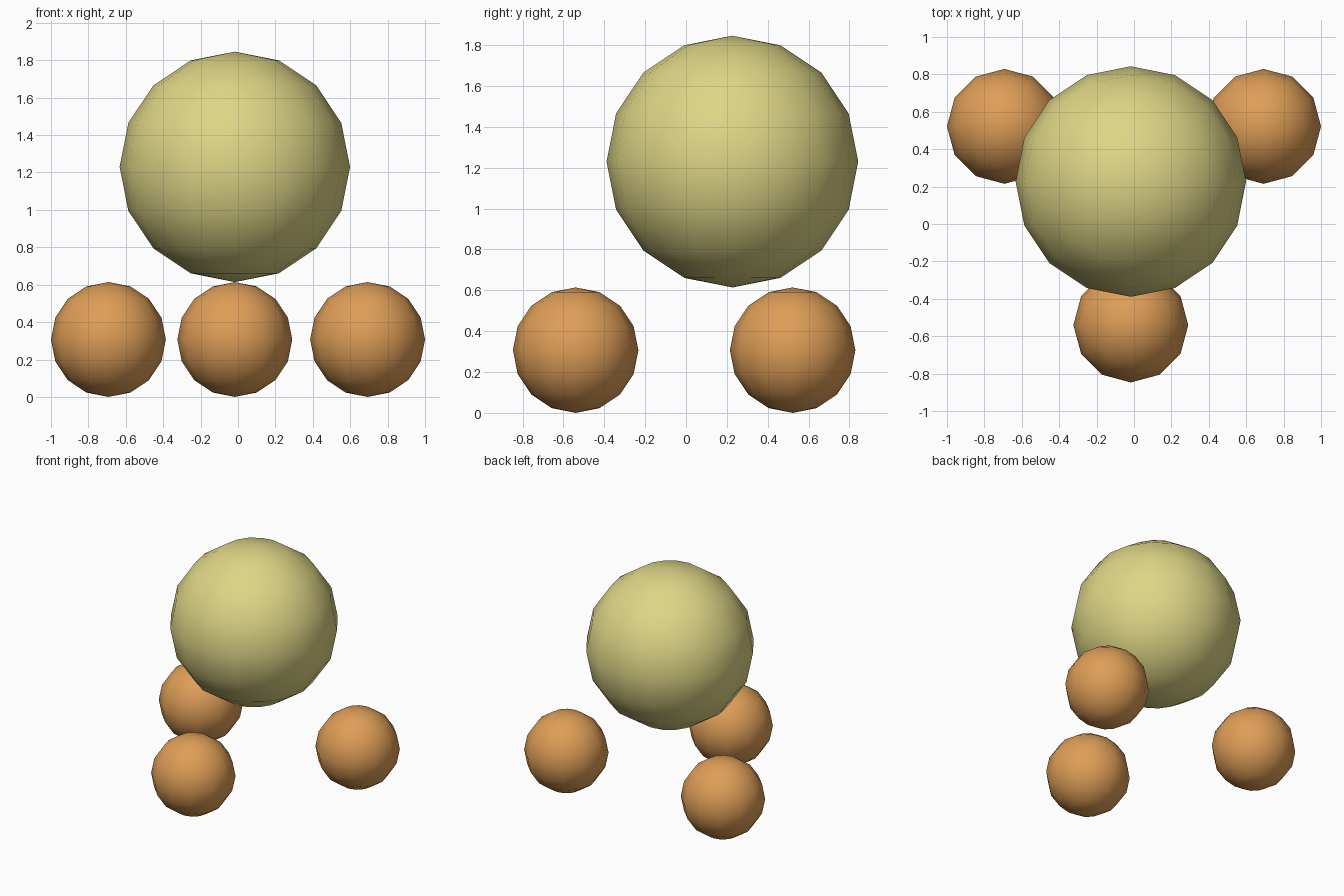
import bpy
from math import radians

cube = bpy.data.objects.get("Cube")
if cube:
    bpy.data.objects.remove(cube, do_unlink=True)


def make_material(name, rgb):
    mat = bpy.data.materials.new(name)
    mat.use_nodes = True
    color = (*rgb, 1)
    mat.diffuse_color = color
    mat.node_tree.nodes["Principled BSDF"].inputs["Base Color"].default_value = color
    return mat


def make_ball(name, location, radius, segments, mat):
    bpy.ops.mesh.primitive_uv_sphere_add(
        segments=segments, ring_count=8, radius=radius, location=location)
    ball = bpy.context.object
    ball.name = name
    ball.data.materials.append(mat)
    bpy.ops.object.shade_smooth_by_angle(angle=radians(60))
    return ball


yellow = make_material("pale yellow", (0.73, 0.67, 0.24))
orange = make_material("soft orange", (0.73, 0.34, 0.095))

# Large upper ball
BIG, SMALL, MID_X = 0.616, 0.307, -0.017
make_ball("large_ball", (MID_X, 0.227, 2 * SMALL + BIG), BIG, 16, yellow)

# Three lower balls in a triangle
make_ball("front_ball", (MID_X, -0.54, SMALL), SMALL, 12, orange)
for side, sign in (("left", 1), ("right", -1)):
    make_ball(f"back_{side}_ball", (sign * 0.693, 0.522, SMALL), SMALL, 12, orange)
